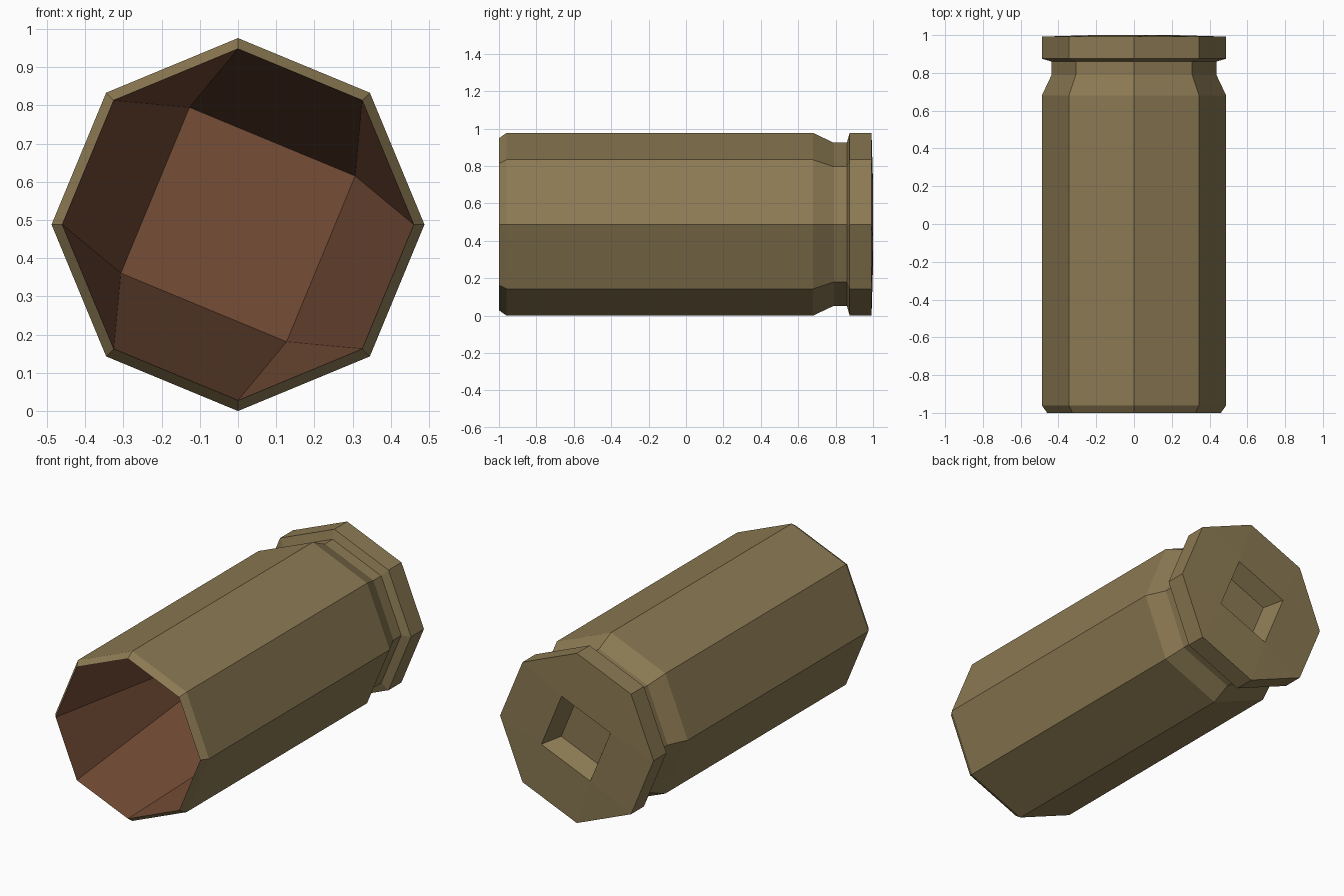
import bpy, bmesh, math

if "Cube" in bpy.data.objects:
    bpy.data.objects.remove(bpy.data.objects["Cube"])

R = 0.488  # outer radius of the octagonal case


def material(name, colour):
    m = bpy.data.materials.new(name)
    m.diffuse_color = (*colour, 1)
    m.use_nodes = True
    m.node_tree.nodes["Principled BSDF"].inputs["Base Color"].default_value = m.diffuse_color
    return m


brass = material("dull brass", (0.262, 0.195, 0.087))
brown = material("dark brown inside", (0.181, 0.074, 0.038))

bm = bmesh.new()


def ring(y, r, n=8, start=0.0):
    """Polygon of n points around the long axis."""
    pts = []
    for i in range(n):
        a = math.radians(start + 360 * i / n)
        pts.append(bm.verts.new((r * math.cos(a), y, R + r * math.sin(a))))
    return pts


def face(verts, mat=0):
    f = bm.faces.new(verts)
    f.material_index = mat


def bridge(a, b, mat=0):
    n = len(a)
    for i in range(n):
        j = (i + 1) % n
        face((a[i], a[j], b[j], b[i]), mat)


def octagon_to_square(octa, square, first, mat=0):
    """Each square corner meets one octagon edge (a triangle);
    each square edge faces one octagon edge (a quad)."""
    for k in range(4):
        a = (first + 2 * k) % 8
        b, c = (a + 1) % 8, (a + 2) % 8
        face((octa[a], octa[b], square[k]), mat)
        face((octa[b], octa[c], square[(k + 1) % 4], square[k]), mat)


# Outer case: bevelled mouth, body, neck groove, rim
profile = [(-1.0, 0.46), (-0.96, R), (0.68, R), (0.79, 0.436),
           (0.86, 0.436), (0.875, R), (0.992, R)]
rings = [ring(y, r) for y, r in profile]
for a, b in zip(rings, rings[1:]):
    bridge(a, b)

# Hollow inside, narrowing to a square floor
floor = ring(0.77, 0.332, 4, 22.5)
octagon_to_square(rings[0], floor, 0, 1)
face(floor, 1)

# Base with square recess
edge = ring(1.0, 0.238, 4, 67.5)
octagon_to_square(rings[-1], edge, 1)
recess = ring(0.9, 0.177, 4, 67.5)
bridge(edge, recess)
face(recess)

bmesh.ops.recalc_face_normals(bm, faces=bm.faces)
mesh = bpy.data.meshes.new("hollow_case")
bm.to_mesh(mesh)
bm.free()
mesh.materials.append(brass)
mesh.materials.append(brown)
obj = bpy.data.objects.new("hollow_case", mesh)
bpy.context.collection.objects.link(obj)
